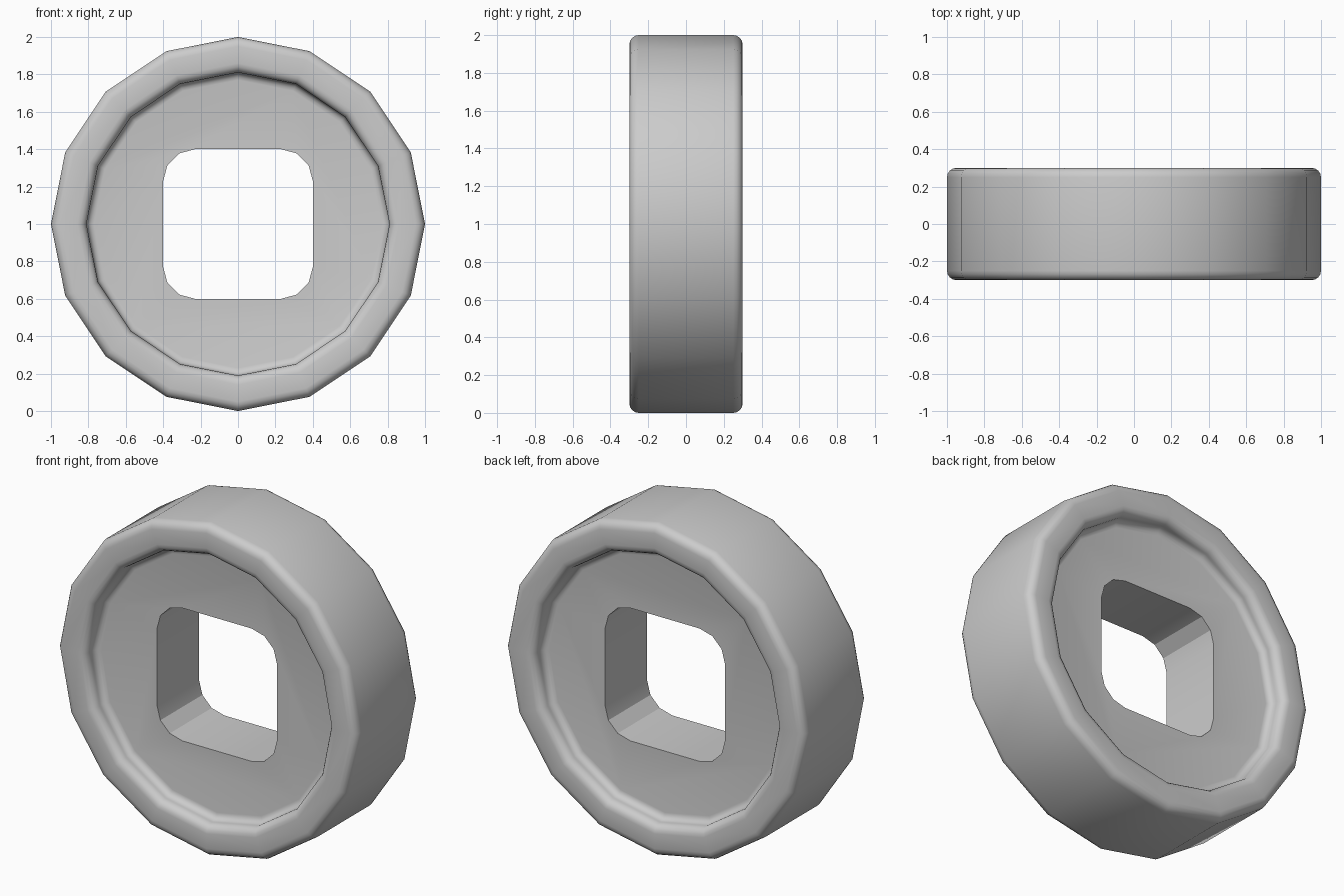
import bpy, bmesh
from math import sin, cos, pi, radians

if "Cube" in bpy.data.objects:
    bpy.data.objects.remove(bpy.data.objects["Cube"])

SIDES = 16


def arc(cx, cy, r, a0, a1, n=4):
    """Points on an arc, angles in degrees."""
    return [(cx + r * cos(radians(a0 + (a1 - a0) * i / n)),
             cy + r * sin(radians(a0 + (a1 - a0) * i / n))) for i in range(n + 1)]


def make_object(name, bm):
    bmesh.ops.recalc_face_normals(bm, faces=bm.faces)
    mesh = bpy.data.meshes.new(name)
    bm.to_mesh(mesh)
    bm.free()
    ob = bpy.data.objects.new(name, mesh)
    bpy.context.collection.objects.link(ob)
    return ob


# Half profile as (radius, depth): tread, rounded rim, filleted recess
b = 0.05
half = (arc(1 - b, 0.3 - b, b, 0, 90)
        + arc(0.81 + b, 0.3 - b, b, 90, 180)
        + arc(0.81 - 0.04, 0.20 + 0.04, 0.04, 0, -90))
profile = [(r, -y) for r, y in reversed(half)] + half

# Wheel body: sweep the profile round the y axis and cap both hubs
bm = bmesh.new()
rings = [[bm.verts.new((r * cos(2 * pi * i / SIDES), y, 1 + r * sin(2 * pi * i / SIDES)))
          for i in range(SIDES)] for r, y in profile]
for lo, hi in zip(rings, rings[1:]):
    for i in range(SIDES):
        j = (i + 1) % SIDES
        bm.faces.new((lo[i], lo[j], hi[j], hi[i]))
bm.faces.new(rings[0])
bm.faces.new(rings[-1])
wheel = make_object("wheel", bm)

# Rounded square cutter for the axle hole
bm = bmesh.new()
outline = []
for k, (sx, sz) in enumerate([(1, 1), (-1, 1), (-1, -1), (1, -1)]):
    outline += arc(0.23 * sx, 1 + 0.23 * sz, 0.17, 90 * k, 90 * k + 90, 3)
face = bm.faces.new([bm.verts.new((x, -0.5, z)) for x, z in outline])
ext = bmesh.ops.extrude_face_region(bm, geom=[face])
bmesh.ops.translate(bm, vec=(0, 1, 0),
                    verts=[v for v in ext["geom"] if isinstance(v, bmesh.types.BMVert)])
cutter = make_object("axle_hole_cutter", bm)

# Cut the hole
mod = wheel.modifiers.new("axle_hole", 'BOOLEAN')
mod.operation = 'DIFFERENCE'
mod.solver = 'EXACT'
mod.object = cutter
bpy.context.view_layer.objects.active = wheel
wheel.select_set(True)
bpy.ops.object.modifier_apply(modifier=mod.name)
bpy.data.objects.remove(cutter)

# Smooth rim and tread; keep the hole and hub edges crisp
bpy.ops.object.shade_smooth_by_angle(angle=radians(29))
